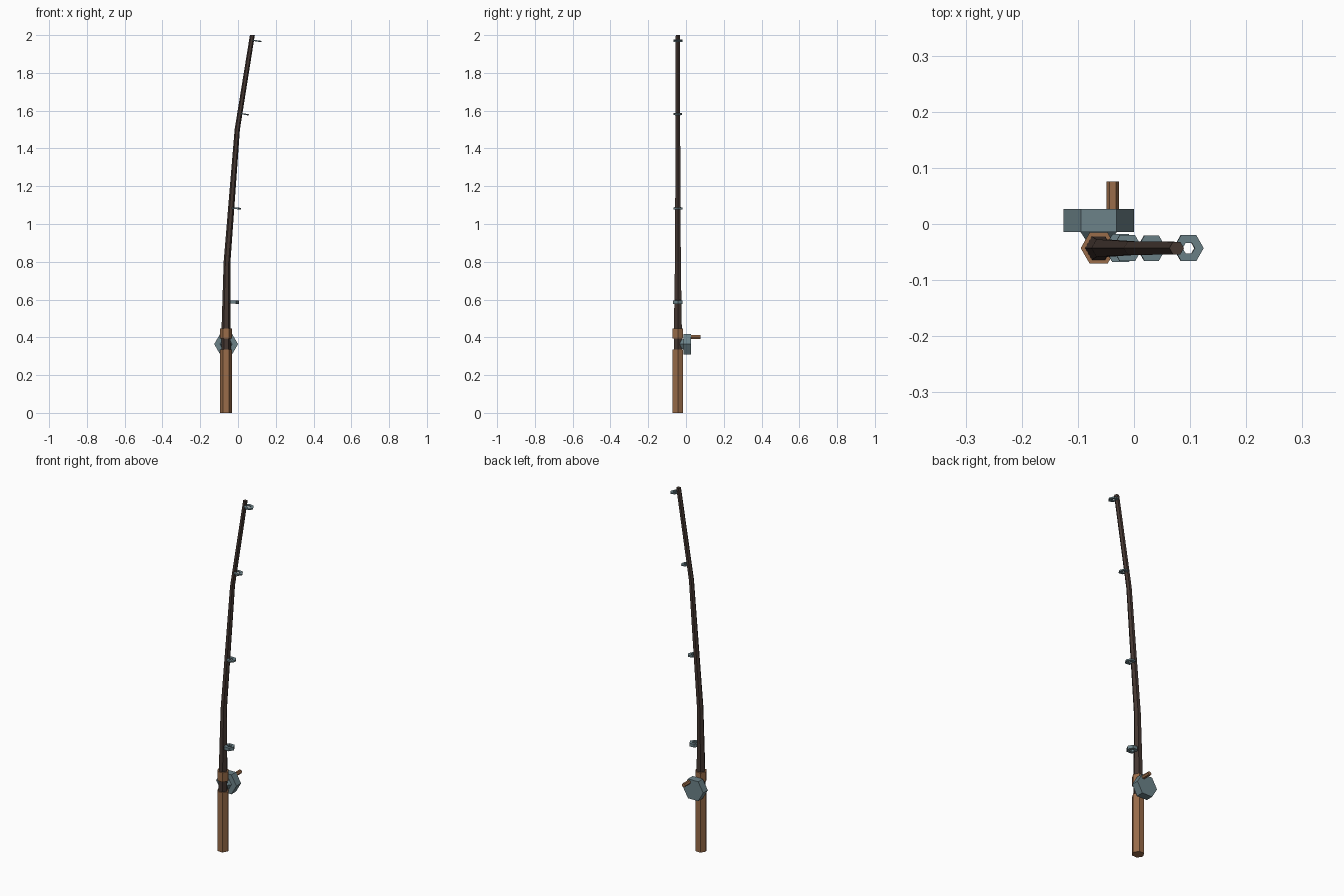
import bpy, bmesh, math
from mathutils import Matrix, Vector

if "Cube" in bpy.data.objects:
    bpy.data.objects.remove(bpy.data.objects["Cube"])

AX, AY = -0.063, -0.043      # rod axis


def material(name, rgb):
    m = bpy.data.materials.new(name)
    m.diffuse_color = (*rgb, 1)
    m.use_nodes = True
    m.node_tree.nodes["Principled BSDF"].inputs["Base Color"].default_value = m.diffuse_color
    return m


WOOD = material("brown_wood", (0.32, 0.15, 0.068))
DARK = material("dark_blank", (0.058, 0.038, 0.031))
METAL = material("blue_grey_metal", (0.15, 0.225, 0.25))


def finish(name, bm, mat, matrix=None):
    if matrix:
        bm.transform(matrix)
    bmesh.ops.recalc_face_normals(bm, faces=bm.faces)
    me = bpy.data.meshes.new(name)
    bm.to_mesh(me)
    bm.free()
    me.materials.append(mat)
    ob = bpy.data.objects.new(name, me)
    bpy.context.collection.objects.link(ob)
    return ob


def ring(bm, c, r):
    return [bm.verts.new((c[0] + r * math.cos(k * math.pi / 3),
                          c[1] + r * math.sin(k * math.pi / 3), c[2])) for k in range(6)]


def bridge(bm, a, b):
    for k in range(6):
        j = (k + 1) % 6
        bm.faces.new((a[k], a[j], b[j], b[k]))


def loft(name, sections, mat, matrix=None):
    """Six-sided solid through (x, y, z, radius) sections."""
    bm = bmesh.new()
    rings = [ring(bm, s[:3], s[3]) for s in sections]
    for a, b in zip(rings, rings[1:]):
        bridge(bm, a, b)
    bm.faces.new(rings[0])
    bm.faces.new(rings[-1])
    return finish(name, bm, mat, matrix)


def line_guide(name, x, z, r, hole, thick, tilt):
    """Hexagonal ring square to the rod."""
    bm = bmesh.new()
    h = thick / 2
    loops = [ring(bm, (0, 0, zz), rr) for rr, zz in ((r, -h), (r, h), (hole, h), (hole, -h))]
    for i in range(4):
        bridge(bm, loops[i], loops[(i + 1) % 4])
    finish(name, bm, METAL, Matrix.Translation((x, AY, z)) @ Matrix.Rotation(tilt, 4, 'Y'))


# wooden grips
loft("handle_grip", [(AX, AY, 0, 0.032), (AX, AY, 0.335, 0.032)], WOOD)
loft("upper_grip", [(AX, AY, 0.395, 0.032), (AX, AY, 0.447, 0.032)], WOOD)

# bent tapering rod
loft("rod", [(AX, AY, 0.32, 0.025), (AX, AY, 0.45, 0.024), (-0.058, AY, 0.8, 0.018),
             (-0.004, AY, 1.5, 0.014), (0.076, AY, 2.0, 0.013)], DARK)

# line guides
for i, (x, z, r, hole, t, deg) in enumerate([
        (-0.024, 0.587, 0.029, 0.012, 0.018, 1), (-0.012, 1.083, 0.027, 0.011, 0.009, 4),
        (0.031, 1.582, 0.026, 0.011, 0.007, 9), (0.097, 1.97, 0.027, 0.011, 0.007, 9)]):
    line_guide(f"line_guide_{i + 1}", x, z, r, hole, t, math.radians(deg))

# reel behind the rod: local z points to +y
def behind(x, z):
    return Matrix.Translation((x, 0, z)) @ Matrix.Rotation(-math.pi / 2, 4, 'X')


loft("reel_body", [(0, 0, -0.014, 0.063), (0, 0, 0.027, 0.063)], METAL, behind(AX, 0.364))
loft("reel_foot", [(0, 0, -0.04, 0.016), (0, 0, -0.013, 0.033)], METAL, behind(AX, 0.364))
loft("reel_knob", [(0, 0, 0.02, 0.011), (0, 0, 0.076, 0.011)], WOOD, behind(-0.038, 0.402))
